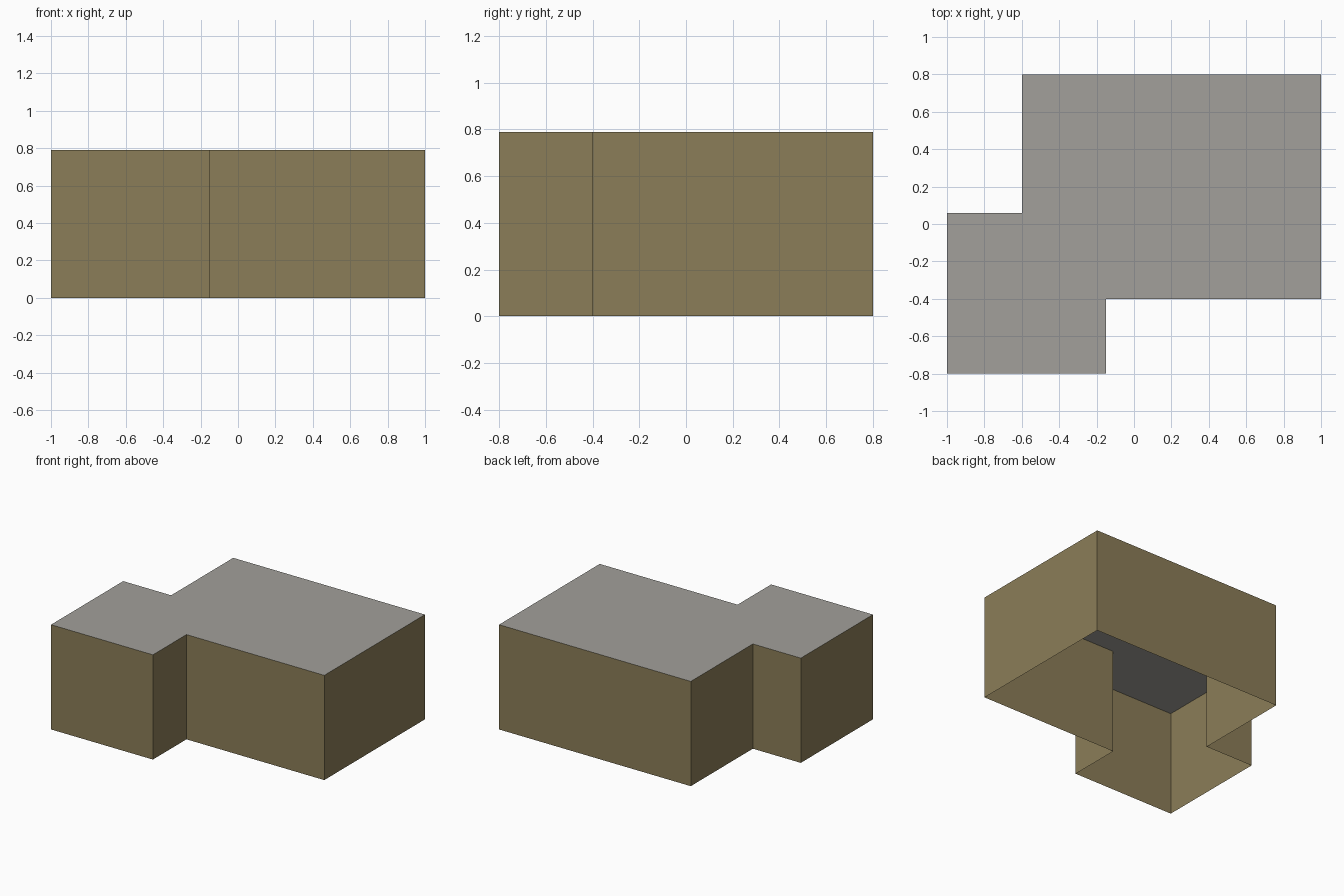
import bpy
import bmesh

if "Cube" in bpy.data.objects:
    bpy.data.objects.remove(bpy.data.objects["Cube"])

HEIGHT = 0.79
# Footprint, counter-clockwise seen from above
FOOTPRINT = [(-1, -0.8), (-0.15, -0.8), (-0.15, -0.4), (1, -0.4),
             (1, 0.8), (-0.6, 0.8), (-0.6, 0.06), (-1, 0.06)]


def material(name, rgb):
    mat = bpy.data.materials.new(name)
    mat.diffuse_color = (*rgb, 1)
    mat.use_nodes = True
    mat.node_tree.nodes["Principled BSDF"].inputs["Base Color"].default_value = mat.diffuse_color
    return mat


wall_paint = material("tan wall", (0.26, 0.207, 0.098))
roof_paint = material("grey roof", (0.36, 0.352, 0.325))

# Building shell: footprint face lifted to the roof, walls extruded, open underneath
bm = bmesh.new()
roof = bm.faces.new([bm.verts.new((x, y, HEIGHT)) for x, y in FOOTPRINT])
walls = bmesh.ops.extrude_edge_only(bm, edges=roof.edges[:])["geom"]
for v in walls:
    if isinstance(v, bmesh.types.BMVert):
        v.co.z = 0
bmesh.ops.recalc_face_normals(bm, faces=bm.faces[:])
bm.normal_update()
if roof.normal.z < 0:
    bmesh.ops.reverse_faces(bm, faces=bm.faces[:])
    bm.normal_update()

# Flat top is roof, upright faces are wall
for f in bm.faces:
    f.material_index = 1 if f.normal.z > 0.5 else 0

mesh = bpy.data.meshes.new("building_shell")
bm.to_mesh(mesh)
bm.free()
mesh.materials.append(wall_paint)
mesh.materials.append(roof_paint)
bpy.context.collection.objects.link(bpy.data.objects.new("building_shell", mesh))
